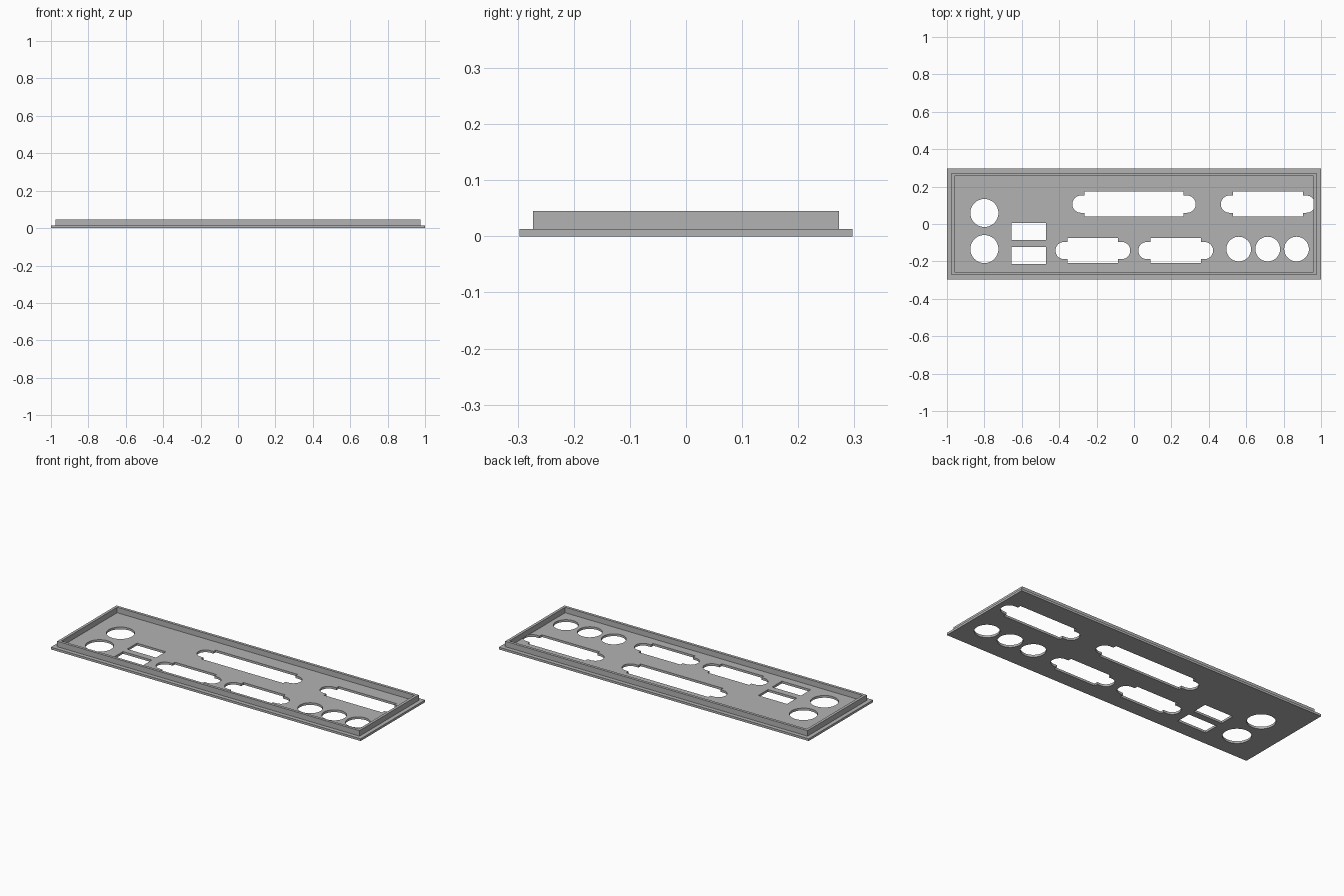
import bpy, bmesh
from math import sin, cos, pi

cube = bpy.data.objects.get("Cube")
if cube:
    bpy.data.objects.remove(cube, do_unlink=True)

steel = bpy.data.materials.new("grey steel")
steel.use_nodes = True
grey = (0.45, 0.45, 0.45, 1)
steel.diffuse_color = grey
steel.node_tree.nodes["Principled BSDF"].inputs["Base Color"].default_value = grey

PLATE_TOP, RIM_TOP = 0.013, 0.045


def make_object(name, bm):
    bmesh.ops.recalc_face_normals(bm, faces=bm.faces)
    mesh = bpy.data.meshes.new(name)
    bm.to_mesh(mesh)
    bm.free()
    mesh.materials.append(steel)
    obj = bpy.data.objects.new(name, mesh)
    bpy.context.collection.objects.link(obj)
    return obj


def prism(bm, outline, z0, z1):
    """Extrude a flat outline from z0 to z1."""
    face = bm.faces.new([bm.verts.new((x, y, z0)) for x, y in outline])
    top = bmesh.ops.extrude_face_region(bm, geom=[face])["geom"]
    moved = [v for v in top if isinstance(v, bmesh.types.BMVert)]
    bmesh.ops.translate(bm, verts=moved, vec=(0, 0, z1 - z0))


def rectangle(cx, cy, hx, hy):
    return [(cx - hx, cy - hy), (cx + hx, cy - hy), (cx + hx, cy + hy), (cx - hx, cy + hy)]


def arc(cx, cy, r, start, sweep, steps):
    angles = [start + sweep * i / steps for i in range(steps + 1)]
    return [(cx + r * cos(a), cy + r * sin(a)) for a in angles]


def circle(cx, cy, r):
    return arc(cx, cy, r, 0, 2 * pi, 48)[:-1]


def connector(cx, cy, half):
    """Wide slot with a rounded screw ear at each end."""
    h, r, reach = 0.067, 0.046, 0.019
    right = [(half, -h), (half, -r)] + arc(half + reach, 0, r, -pi / 2, pi, 16) + [(half, r), (half, h)]
    left = [(-x, -y) for x, y in right]
    return [(cx + x, cy + y) for x, y in right + left]


# Openings
row = -0.134
openings = [circle(-0.8, y, 0.075) for y in (0.059, row)]
openings += [circle(x, row, 0.066) for x in (0.56, 0.715, 0.869)]
openings += [rectangle(-0.563, y, 0.093, 0.045) for y in (-0.04, -0.168)]
openings += [connector(0, 0.106, 0.265), connector(0.716, 0.106, 0.187)]
openings += [connector(x, -0.142, 0.135) for x in (-0.22, 0.223)]

bm = bmesh.new()
for outline in openings:
    prism(bm, outline, -0.05, 0.1)
cutter = make_object("opening_cutter", bm)
cutter.hide_render = True

# Base plate with the openings cut through
bm = bmesh.new()
prism(bm, rectangle(0, 0, 1, 0.297), 0, PLATE_TOP)
plate = make_object("base_plate", bm)
cut = plate.modifiers.new("openings", "BOOLEAN")
cut.operation = "DIFFERENCE"
cut.solver = "EXACT"
cut.object = cutter
bpy.context.view_layer.objects.active = plate
bpy.ops.object.modifier_apply(modifier=cut.name)
bpy.data.objects.remove(cutter, do_unlink=True)

# Raised rim: a rectangular ring
bm = bmesh.new()
loops = []
for hx, hy in ((0.976, 0.273), (0.96, 0.257)):
    for z in (PLATE_TOP, RIM_TOP):
        loops.append([bm.verts.new((x, y, z)) for x, y in rectangle(0, 0, hx, hy)])
outer_low, outer_high, inner_low, inner_high = loops
for a, b in ((outer_low, outer_high), (outer_high, inner_high),
             (inner_high, inner_low), (inner_low, outer_low)):
    for i in range(4):
        j = (i + 1) % 4
        bm.faces.new((a[i], a[j], b[j], b[i]))
make_object("raised_rim", bm)
